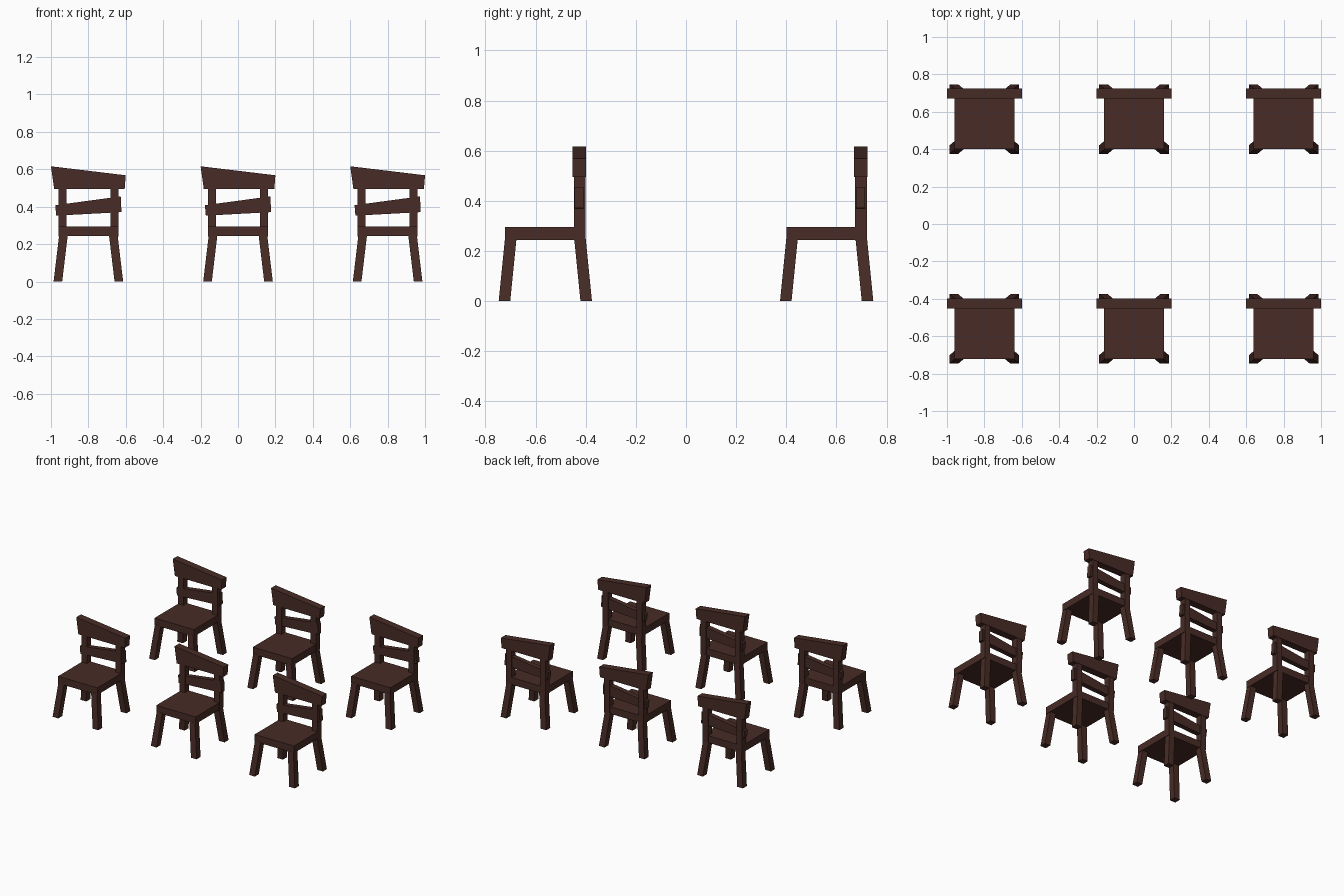
import bpy

if "Cube" in bpy.data.objects:
    bpy.data.objects.remove(bpy.data.objects["Cube"])

wood = bpy.data.materials.new("dark_wood")
wood.diffuse_color = (0.065, 0.025, 0.019, 1)
wood.use_nodes = True
wood.node_tree.nodes["Principled BSDF"].inputs["Base Color"].default_value = wood.diffuse_color

FACES = [(0, 3, 2, 1), (4, 5, 6, 7), (0, 1, 5, 4),
         (1, 2, 6, 5), (2, 3, 7, 6), (3, 0, 4, 7)]


def make(name, verts):
    mesh = bpy.data.meshes.new(name)
    mesh.from_pydata(verts, [], FACES)
    mesh.materials.append(wood)
    obj = bpy.data.objects.new(name, mesh)
    bpy.context.collection.objects.link(obj)
    return obj


def box(name, low, high):
    """Eight-cornered solid between two (x0, x1, y0, y1, z) rectangles."""
    verts = []
    for x0, x1, y0, y1, z in (low, high):
        verts += [(x0, y0, z), (x1, y0, z), (x1, y1, z), (x0, y1, z)]
    return make(name, verts)


def board(name, profile, y0, y1):
    """Board with a four-point (x, z) outline, counter-clockwise from the front."""
    (a, b, c, d) = profile
    return make(name, [(a[0], y0, a[1]), (b[0], y0, b[1]), (b[0], y1, b[1]), (a[0], y1, a[1]),
                       (d[0], y0, d[1]), (c[0], y0, c[1]), (c[0], y1, c[1]), (d[0], y1, d[1])])


def span(center, half):
    return center - half, center + half


# Parts of one chair, centred on the origin
parts = [box("seat", (-.16, .16, -.16, .155, .243), (-.16, .16, -.16, .155, .295))]

for sx, side in ((-1, "left"), (1, "right")):
    # Splayed legs
    for sy, end in ((-1, "front"), (1, "back")):
        parts.append(box(f"{end}_{side}_leg",
                         (*span(sx * .163, .023), *span(sy * .163, .023), 0),
                         (*span(sx * .133, .023), *span(sy * .138, .023), .25)))
    # Back posts
    post = (*span(sx * .139, .022), *span(.137, .0235))
    parts.append(box(f"back_{side}_post", (*post, .241), (*post, .51)))

# Crooked back boards
parts.append(board("top_rail", [(-.183, .495), (.194, .495), (.2, .568), (-.2, .616)], .109, .163))
parts.append(board("middle_slat", [(-.172, .352), (.177, .371), (.173, .455), (-.177, .408)], .117, .153))

# Six chairs in two rows
for row in (-.561, .561):
    for x in (-.8, 0, .8):
        for p in parts:
            copy = bpy.data.objects.new(p.name, p.data)
            copy.location = (x, row, 0)
            bpy.context.collection.objects.link(copy)
for p in parts:
    bpy.data.objects.remove(p)
